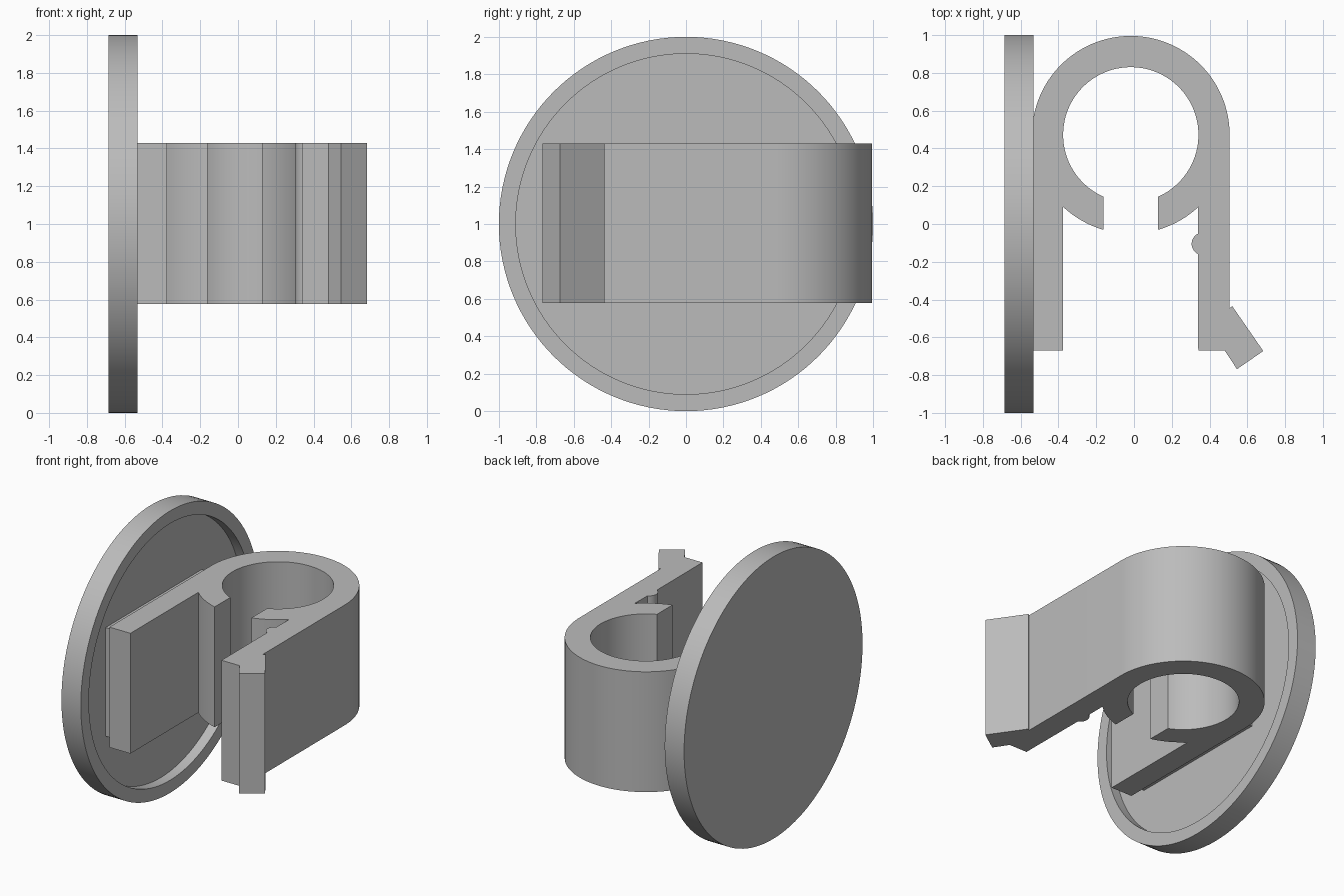
import bpy, bmesh
from math import sin, cos, acos, asin, pi, radians
from mathutils import Vector, Matrix

cube = bpy.data.objects.get("Cube")
if cube:
    bpy.data.objects.remove(cube, do_unlink=True)

grey = bpy.data.materials.new("plain grey")
grey.use_nodes = True
colour = (0.5, 0.5, 0.5, 1)
grey.diffuse_color = colour
grey.node_tree.nodes["Principled BSDF"].inputs["Base Color"].default_value = colour


def finish(bm, name):
    """Turn a bmesh into a smooth-shaded object with crisp edges."""
    bmesh.ops.recalc_face_normals(bm, faces=bm.faces)
    mesh = bpy.data.meshes.new(name)
    bm.to_mesh(mesh)
    bm.free()
    mesh.materials.append(grey)
    obj = bpy.data.objects.new(name, mesh)
    bpy.context.collection.objects.link(obj)
    bpy.ops.object.select_all(action="DESELECT")
    obj.select_set(True)
    bpy.context.view_layer.objects.active = obj
    bpy.ops.object.shade_smooth_by_angle(angle=radians(30))
    return obj


def arc(cx, cy, r, start, end, steps):
    angles = [start + (end - start) * i / steps for i in range(steps + 1)]
    return [(cx + r * cos(a), cy + r * sin(a)) for a in angles]


def prism(name, outline, z0, z1):
    bm = bmesh.new()
    face = bm.faces.new([bm.verts.new((x, y, z0)) for x, y in outline])
    top = bmesh.ops.extrude_face_region(bm, geom=[face])["geom"]
    verts = [g for g in top if isinstance(g, bmesh.types.BMVert)]
    bmesh.ops.translate(bm, verts=verts, vec=(0, 0, z1 - z0))
    return finish(bm, name)


# Round plate with a shallow recess, turned about the x axis
FLOOR = -0.605
bm = bmesh.new()
section = [(-0.685, 0), (-0.685, 1), (-0.533, 1), (-0.533, 0.91), (FLOOR, 0.91), (FLOOR, 0)]
verts = [bm.verts.new((x, 0, 1 + r)) for x, r in section]
edges = [bm.edges.new(pair) for pair in zip(verts, verts[1:])]
bmesh.ops.spin(bm, geom=verts + edges, cent=(0, 0, 1), axis=(1, 0, 0),
               angle=2 * pi, steps=128, use_duplicate=False)
bmesh.ops.remove_doubles(bm, verts=bm.verts, dist=0.0005)
finish(bm, "round_plate")

# Spring clip: open ring, two legs, a small bump and a flared tip
CX, CY, R_OUT, R_IN = -0.017, 0.472, 0.523, 0.358
LEG_L, LEG_R, LEG_END = -0.375, 0.34, -0.67
GAP_L, GAP_R = -0.162, 0.127


def low_angle(x, r):
    """Angle on the lower half of a ring circle at a given x."""
    return -acos((x - CX) / r)


outline = arc(CX, CY, R_OUT, 0, pi, 64)
outline += [(CX - R_OUT, LEG_END), (LEG_L, LEG_END)]
outline += arc(CX, CY, R_OUT, low_angle(LEG_L, R_OUT), low_angle(GAP_L, R_OUT), 12)
outline += arc(CX, CY, R_IN, low_angle(GAP_L, R_IN) + 2 * pi, low_angle(GAP_R, R_IN), 80)
outline += arc(CX, CY, R_OUT, low_angle(GAP_R, R_OUT), low_angle(LEG_R, R_OUT), 12)
half = asin(0.9)
outline += arc(LEG_R + 0.025, -0.105, 0.06, pi - half, pi + half, 16)
outline += [(LEG_R, LEG_END), (0.48, LEG_END), (0.545, -0.768),
            (0.684, -0.672), (0.52, -0.435), (CX + R_OUT, -0.445)]
prism("spring_clip", outline, 0.577, 1.43)

# Mounting pad joining the clip to the recess floor
pad = [(FLOOR - 0.01, -0.62), (-0.53, -0.62), (-0.53, 0.46), (FLOOR - 0.01, 0.46)]
prism("mounting_pad", pad, 0.62, 1.39)
